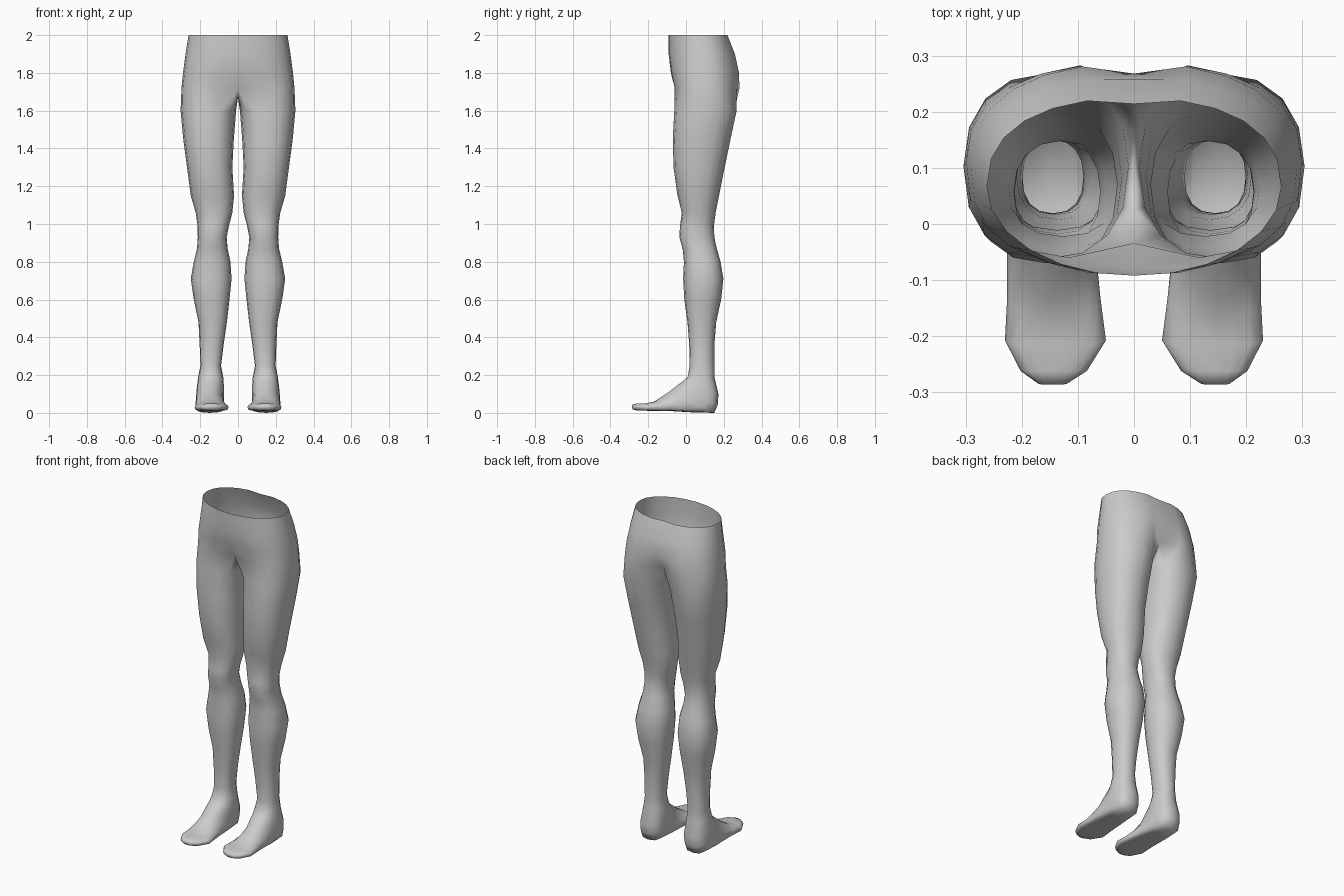
import bpy, bmesh
from math import sin, cos, pi, copysign

SIDES = 16


def spow(v, e):
    return copysign(abs(v) ** e, v) if abs(v) > 1e-6 else 0.0


bm = bmesh.new()


def ring(yf, zf, yb, zb, xi, xo, ef=0.85, eb=0.9):
    """Closed squircle ring: front point, back point, inner and outer x."""
    pts = []
    for k in range(SIDES):
        a = 2 * pi * k / SIDES
        c, s = cos(a), sin(a)
        e = ef if c > 0 else eb
        c, s = spow(c, e), spow(s, e)
        pts.append(bm.verts.new(((xi + xo) / 2 + (xo - xi) / 2 * s,
                                 (yf + yb) / 2 + (yf - yb) / 2 * c,
                                 (zf + zb) / 2 + (zf - zb) / 2 * c)))
    return pts


def half_ring(z, xo, yf, yb, dip_f, dip_b, ef):
    """Open half ring from front midline round the hip to back midline."""
    pts = []
    for j in range(13):
        b = pi * j / 12
        c, s = cos(b), sin(b)
        e = ef if c > 0 else 0.85
        y = (yf + yb) / 2 + (yf - yb) / 2 * spow(c, e)
        x = xo * spow(s, e)
        if j == 0:
            x, y = 0, y + dip_f
        if j == 12:
            x, y = 0, y - dip_b
        pts.append(bm.verts.new((x, y, z)))
    return pts


def bridge(a, b, closed=True):
    n = len(a)
    for i in range(n if closed else n - 1):
        j = (i + 1) % n
        bm.faces.new((a[i], a[j], b[j], b[i]))


# pelvis: z, outer x, front y, back y, front dip, cleft dip, front squareness
pelvis = [half_ring(*r) for r in [
    (2.00, 0.262, -0.092, 0.224, 0, 0.010, 1.0),
    (1.90, 0.278, -0.092, 0.264, 0, 0.006, 0.9),
    (1.80, 0.291, -0.080, 0.286, 0, 0.018, 0.75),
    (1.72, 0.299, -0.064, 0.288, 0.03, 0.07, 0.7)]]
for a, b in zip(pelvis, pelvis[1:]):
    bridge(a, b, False)

# crotch strip on the midline completes the top ring of the leg
crotch = [bm.verts.new((0, y, z)) for y, z in
          ((0.165, 1.685), (0.09, 1.67), (0.025, 1.68))]
loop = pelvis[-1] + crotch
top = [loop[(k + 2) % SIDES] for k in range(SIDES)]

# leg: z, front y, back y, inner x, outer x
rings = [top] + [ring(yf, z, yb, z, xi, xo) for z, yf, yb, xi, xo in [
    (1.60, -0.062, 0.268, 0.010, 0.304),
    (1.45, -0.070, 0.236, 0.022, 0.290),
    (1.30, -0.066, 0.205, 0.030, 0.270),
    (1.15, -0.045, 0.175, 0.021, 0.250),
    (1.06, -0.022, 0.157, 0.030, 0.224),
    (0.99, -0.032, 0.148, 0.048, 0.214),
    (0.93, -0.035, 0.150, 0.060, 0.213),
    (0.87, -0.018, 0.163, 0.055, 0.217),
    (0.80, -0.011, 0.183, 0.040, 0.234),
    (0.71, -0.015, 0.198, 0.034, 0.250),
    (0.60, -0.009, 0.186, 0.045, 0.234),
    (0.48, 0.008, 0.160, 0.059, 0.209),
    (0.36, 0.017, 0.150, 0.076, 0.203),
    (0.25, 0.019, 0.150, 0.090, 0.199)]]

# foot: rings fan round from the ankle to the toes
rings += [ring(*r) for r in [
    (0.010, 0.195, 0.152, 0.185, 0.078, 0.211, 0.85, 0.9),
    (-0.015, 0.170, 0.172, 0.100, 0.074, 0.218, 0.85, 0.8),
    (-0.050, 0.145, 0.168, 0.045, 0.074, 0.222, 0.85, 0.7),
    (-0.085, 0.117, 0.150, 0.003, 0.074, 0.224, 0.9, 0.65),
    (-0.130, 0.087, 0.030, 0.006, 0.070, 0.226, 0.9, 0.5),
    (-0.170, 0.062, -0.090, 0.013, 0.060, 0.226, 0.85, 0.5),
    (-0.215, 0.053, -0.200, 0.014, 0.050, 0.230, 0.8, 0.5),
    (-0.262, 0.052, -0.262, 0.016, 0.084, 0.202, 0.8, 0.6),
    (-0.286, 0.045, -0.284, 0.022, 0.120, 0.170, 0.8, 0.8)]]
for a, b in zip(rings, rings[1:]):
    bridge(a, b)
bm.faces.new(rings[-1])

# rest the heel exactly on the floor, then finish the mesh
low = min(v.co.z for v in bm.verts)
for v in bm.verts:
    if v.co.z < 0.3:
        v.co.z -= low * (0.3 - v.co.z) / 0.3
bmesh.ops.recalc_face_normals(bm, faces=bm.faces)
for f in bm.faces:
    f.smooth = True
mesh = bpy.data.meshes.new("legs")
bm.to_mesh(mesh)
bm.free()
legs = bpy.data.objects.new("legs", mesh)
bpy.context.collection.objects.link(legs)

# second leg
mirror = legs.modifiers.new("mirror", "MIRROR")
mirror.use_clip = True
mirror.merge_threshold = 0.002
